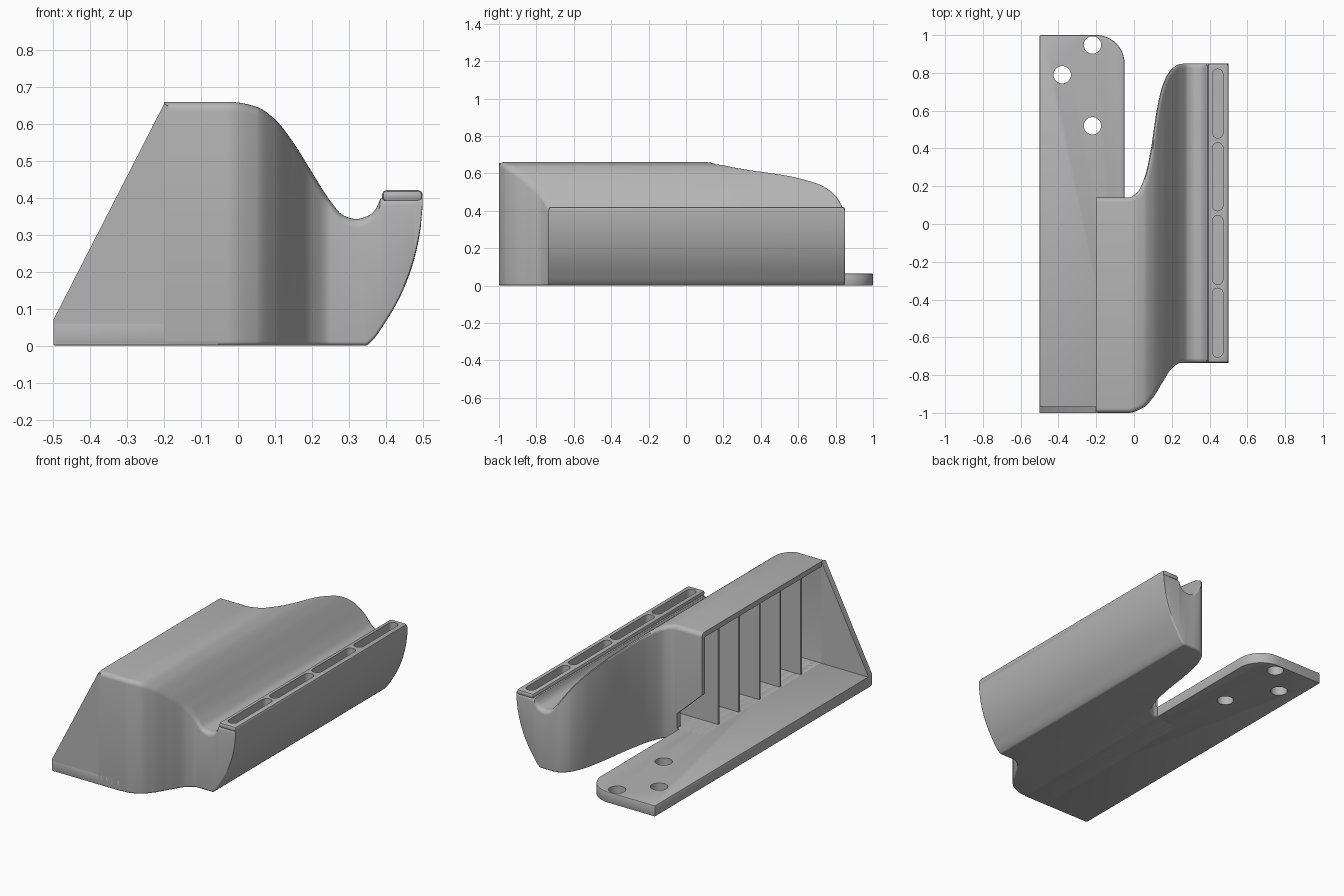
import bpy, bmesh, math

if "Cube" in bpy.data.objects:
    bpy.data.objects.remove(bpy.data.objects["Cube"], do_unlink=True)

grey = bpy.data.materials.new("plain grey")
grey.use_nodes = True
grey.diffuse_color = (0.46, 0.46, 0.46, 1)
grey.node_tree.nodes["Principled BSDF"].inputs["Base Color"].default_value = (0.46, 0.46, 0.46, 1)


def make(name, bm):
    bmesh.ops.recalc_face_normals(bm, faces=bm.faces)
    mesh = bpy.data.meshes.new(name)
    bm.to_mesh(mesh)
    bm.free()
    mesh.materials.append(grey)
    ob = bpy.data.objects.new(name, mesh)
    bpy.context.collection.objects.link(ob)
    return ob


def prism(name, points, lo, hi, axis="z"):
    """Extrude an XY outline along z, or an XZ outline along y."""
    bm = bmesh.new()
    place = (lambda a, b, t: (a, b, t)) if axis == "z" else (lambda a, b, t: (a, t, b))
    rings = [[bm.verts.new(place(a, b, t)) for a, b in points] for t in (lo, hi)]
    n = len(points)
    for i in range(n):
        j = (i + 1) % n
        bm.faces.new((rings[0][i], rings[0][j], rings[1][j], rings[1][i]))
    bm.faces.new(rings[0])
    bm.faces.new(rings[1])
    return make(name, bm)


def curve(knots):
    """Smooth curve through the knots that never overshoots them."""
    n = len(knots)
    d = [(knots[i + 1][1] - knots[i][1]) / (knots[i + 1][0] - knots[i][0]) for i in range(n - 1)]
    m = [d[0]] + [2 * a * b / (a + b) if a * b > 0 else 0 for a, b in zip(d, d[1:])] + [d[-1]]

    def f(x):
        x = min(max(x, knots[0][0]), knots[-1][0])
        i = 0
        while i < n - 2 and x > knots[i + 1][0]:
            i += 1
        h = knots[i + 1][0] - knots[i][0]
        t = (x - knots[i][0]) / h
        return ((1 + 2 * t) * (1 - t) ** 2 * knots[i][1] + t * (1 - t) ** 2 * h * m[i]
                + t * t * (3 - 2 * t) * knots[i + 1][1] + t * t * (t - 1) * h * m[i + 1])
    return f


def loft(name, x0, x1, steps, front, back, bottom, top, r_top, r_bottom):
    """Rounded rectangles in the YZ plane, skinned along x."""
    bm = bmesh.new()
    rings = []
    for k in range(steps + 1):
        x = x0 + (x1 - x0) * k / steps
        y0, y1, z0, z1 = front(x), back(x), bottom(x), top(x)
        ring = []
        for cy, cz, sy, sz, r, edge, a0 in ((y1, z1, -1, -1, r_top, back, 0), (y0, z1, 1, -1, r_top, front, 90),
                                            (y0, z0, 1, 1, r_bottom, front, 180), (y1, z0, -1, 1, r_bottom, back, 270)):
            slope = (edge(x + 0.004) - edge(x - 0.004)) / 0.008
            rz = min(r, (z1 - z0) * 0.35)
            ry = min(rz * math.hypot(1, slope), 0.15)
            for s in range(6):
                a = math.radians(a0 + 18 * s)
                ring.append(bm.verts.new((x, cy + sy * ry + ry * math.cos(a), cz + sz * rz + rz * math.sin(a))))
        rings.append(ring)
    n = len(rings[0])
    for p, q in zip(rings, rings[1:]):
        for i in range(n):
            j = (i + 1) % n
            bm.faces.new((p[i], p[j], q[j], q[i]))
    bm.faces.new(rings[0])
    bm.faces.new(rings[-1])
    return make(name, bm)


def bevel(ob, width, segments=2):
    mod = ob.modifiers.new("edge", "BEVEL")
    mod.width, mod.segments, mod.limit_method = width, segments, "ANGLE"
    mod.angle_limit = math.radians(50)


def cut(ob, cutters):
    for c in cutters:
        c.hide_render = True
        mod = ob.modifiers.new("cut", "BOOLEAN")
        mod.operation, mod.object, mod.solver = "DIFFERENCE", c, "EXACT"


def arc(cx, cy, r, a0, a1, n):
    return [(cx + r * math.cos(math.radians(a0 + (a1 - a0) * i / n)),
             cy + r * math.sin(math.radians(a0 + (a1 - a0) * i / n))) for i in range(n + 1)]


# Outline curves of the body, all as functions of x
top = curve([(-0.2, 0.66), (-0.02, 0.66), (0.05, 0.647), (0.1, 0.613), (0.15, 0.55), (0.2, 0.47), (0.25, 0.392),
             (0.285, 0.353), (0.32, 0.343), (0.355, 0.353), (0.375, 0.373), (0.388, 0.4), (0.5, 0.407)])
front = curve([(-0.2, -1), (-0.03, -1), (0.05, -0.972), (0.1, -0.92), (0.15, -0.84), (0.2, -0.765),
               (0.25, -0.735), (0.5, -0.735)])
back = curve([(-0.2, 0.14), (-0.03, 0.14), (0.02, 0.17), (0.06, 0.26), (0.09, 0.4), (0.12, 0.6),
              (0.15, 0.73), (0.19, 0.81), (0.24, 0.846), (0.28, 0.85), (0.5, 0.85)])
bottom = curve([(-0.2, 0), (0.345, 0), (0.36, 0.01), (0.4, 0.065), (0.44, 0.135), (0.47, 0.21),
                (0.49, 0.29), (0.497, 0.34), (0.5, 0.38)])

floor = 0.065
body = loft("body_shell", -0.2, 0.5, 140, front, back, bottom, top, 0.025, 0.012)

# Hollow side of the body, and the notch in its back wall
hollow = loft("hollow_cutter", -0.25, 0.25, 80, lambda x: front(x + 0.03) + 0.035,
              lambda x: back(x - 0.03) - 0.03, lambda x: floor, lambda x: top(x + 0.03) - 0.03, 0.005, 0.001)
notch = prism("notch_cutter", [(-0.25, floor), (-0.04, floor), (-0.04, 0.15), (-0.2, 0.3), (-0.25, 0.3)],
              0.07, 0.2, "y")

# Raised rail along the lip with four long slots
rail = prism("lip_rail", [(0.39, -0.735), (0.5, -0.735), (0.5, 0.85), (0.39, 0.85)], 0.39, 0.421)
bevel(rail, 0.012)
slots = []
for y0, y1 in ((-0.705, -0.34), (-0.32, 0.045), (0.07, 0.43), (0.455, 0.82)):
    r = 0.028
    outline = arc(0.443, y1 - r, r, 0, 180, 12) + arc(0.443, y0 + r, r, 180, 360, 12)
    slots.append(prism("slot_cutter", outline, 0.3, 0.5))
cut(body, [hollow, notch] + slots)
cut(rail, slots)

# Mounting plate with one round corner and three holes
plate = prism("mounting_plate", [(-0.5, -1), (-0.05, -1)] + arc(-0.2, 0.85, 0.15, 0, 90, 16) + [(-0.5, 1)], 0, floor)
bevel(plate, 0.006)
holes = [prism("hole_cutter", arc(x, y, 0.046, 0, 348.75, 31), -0.1, 0.2)
         for x, y in ((-0.22, 0.948), (-0.38, 0.79), (-0.22, 0.52))]
cut(plate, holes)

# Sloping end wall at the front
end_wall = prism("end_wall", [(-0.5, 0.005), (-0.19, 0.005), (-0.19, 0.65), (-0.2, 0.655), (-0.5, 0.07)],
                 -1, -0.965, "y")

# Thin upright ribs inside the hollow
ribs = []
for i in range(5):
    y = -0.03 - 0.19 * i
    xs = [-0.19 + 0.33 * k / 12 for k in range(13)]
    outline = [(0.14, 0.05), (-0.19, 0.05)] + [(x, top(x) - 0.02) for x in xs]
    ribs.append(prism("rib_%d" % (i + 1), outline, y - 0.006, y + 0.006, "y"))

# Apply modifiers, drop the cutters and shade
parts = [body, rail, plate, end_wall] + ribs
bpy.context.view_layer.update()
graph = bpy.context.evaluated_depsgraph_get()
finished = [bpy.data.meshes.new_from_object(ob.evaluated_get(graph)) for ob in parts]
for ob, mesh in zip(parts, finished):
    ob.modifiers.clear()
    ob.data = mesh
    mesh.materials.clear()
    mesh.materials.append(grey)
for c in [hollow, notch] + slots + holes:
    bpy.data.objects.remove(c, do_unlink=True)
bpy.ops.object.select_all(action="DESELECT")
for ob in parts:
    ob.select_set(True)
bpy.context.view_layer.objects.active = body
bpy.ops.object.shade_smooth_by_angle(angle=math.radians(30))
